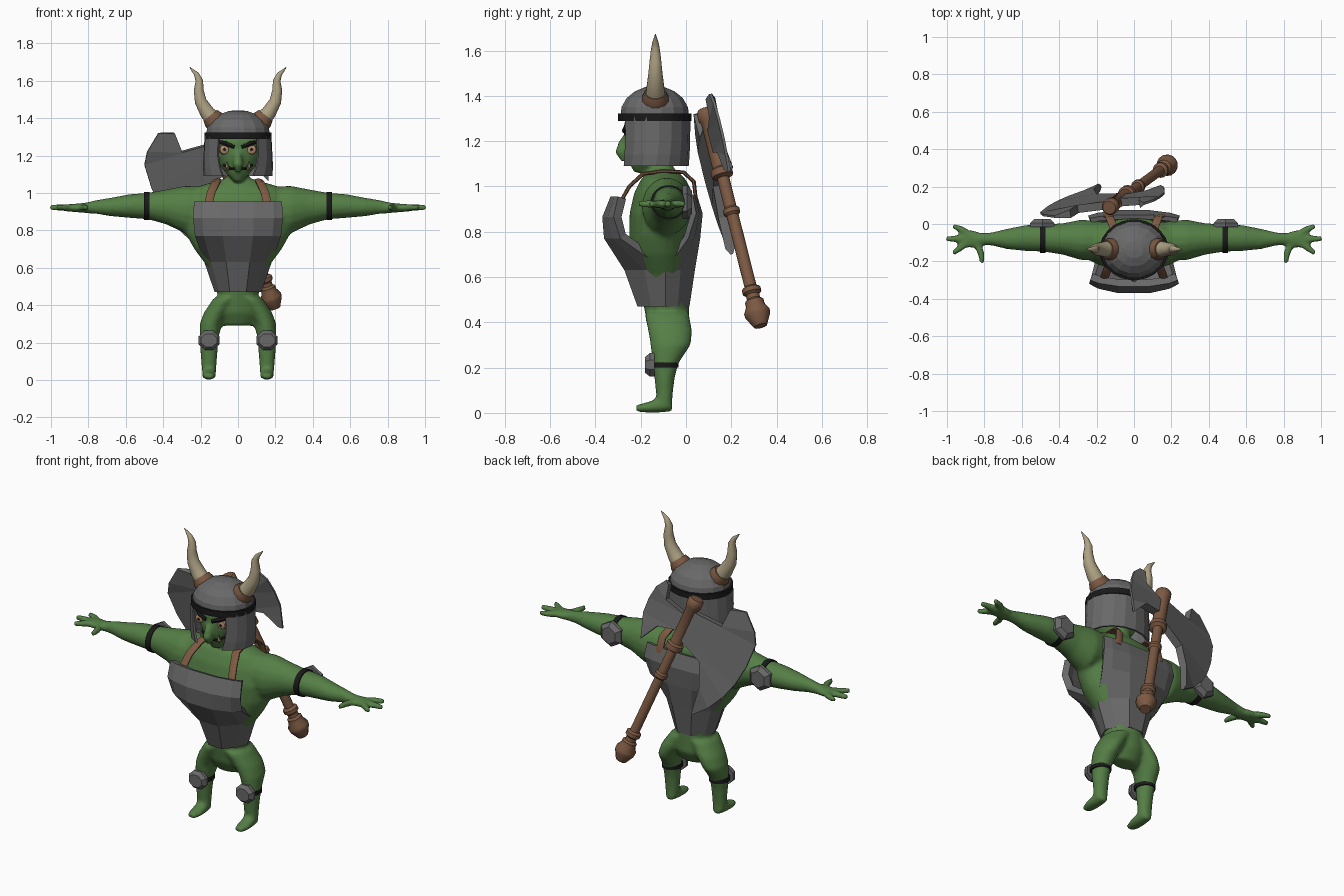
import bpy
import bmesh
from math import sin, cos, pi, radians
from mathutils import Vector

old = bpy.data.objects.get("Cube")
if old:
    bpy.data.objects.remove(old, do_unlink=True)

X, Y, Z = Vector((1, 0, 0)), Vector((0, 1, 0)), Vector((0, 0, 1))
SIDES = (("left", 1), ("right", -1))


def material(name, r, g, b):
    mat = bpy.data.materials.new(name)
    mat.use_nodes = True
    mat.diffuse_color = (r, g, b, 1)
    shader = mat.node_tree.nodes["Principled BSDF"]
    shader.inputs["Base Color"].default_value = (r, g, b, 1)
    shader.inputs["Roughness"].default_value = 0.8
    return mat


skin = material("green skin", 0.09, 0.21, 0.06)
steel = material("grey steel", 0.14, 0.14, 0.14)
black = material("black strap", 0.01, 0.01, 0.01)
leather = material("brown leather", 0.2, 0.1, 0.055)
bone = material("horn bone", 0.42, 0.36, 0.23)
eye_tan = material("tan eye", 0.4, 0.24, 0.14)


def make(name, bm, mat, smooth=True, closed=True):
    """Turn a bmesh into a linked object with one material."""
    if closed:
        bmesh.ops.recalc_face_normals(bm, faces=bm.faces)
    mesh = bpy.data.meshes.new(name)
    bm.to_mesh(mesh)
    bm.free()
    mesh.materials.append(mat)
    obj = bpy.data.objects.new(name, mesh)
    bpy.context.collection.objects.link(obj)
    if smooth:
        bpy.ops.object.select_all(action="DESELECT")
        obj.select_set(True)
        bpy.context.view_layer.objects.active = obj
        bpy.ops.object.shade_smooth_by_angle(angle=radians(40))
    return obj


def loft(bm, rings, capped=True):
    """Skin a list of closed point rings."""
    rows = [[bm.verts.new(p) for p in ring] for ring in rings]
    for a, b in zip(rows, rows[1:]):
        for i in range(len(a)):
            j = (i + 1) % len(a)
            bm.faces.new((a[i], a[j], b[j], b[i]))
    if capped:
        bm.faces.new(rows[0])
        bm.faces.new(rows[-1])


def tube(bm, points, ref, axis=None, side=1, n=16):
    """Loft ellipses along points (x, y, z, radius along ref, other radius)."""
    centres = [Vector((p[0] * side, p[1], p[2])) for p in points]
    rings = []
    for i, (c, p) in enumerate(zip(centres, points)):
        t = axis or (centres[min(i + 1, len(points) - 1)] - centres[max(i - 1, 0)]).normalized()
        u = (ref - t * t.dot(ref)).normalized()
        v = t.cross(u)
        angles = [2 * pi * (k + 0.5) / n for k in range(n)]
        rings.append([c + u * p[3] * cos(a) + v * p[-1] * sin(a) for a in angles])
    loft(bm, rings)


def tube_object(name, mat, points, ref, axis=None, side=1, n=16, smooth=True):
    bm = bmesh.new()
    tube(bm, points, ref, axis, side, n)
    return make(name, bm, mat, smooth)


# Body: overlapping lofts fused into one smooth skin
body = bmesh.new()
tube(body, [(0, -.075, .29, .08, .05), (0, -.075, .36, .12, .09), (0, -.085, .46, .11, .1),
            (0, -.1, .6, .16, .11), (0, -.11, .7, .235, .14), (0, -.11, .78, .28, .14),
            (0, -.11, .88, .3, .14), (0, -.1, .97, .28, .13), (0, -.1, 1.03, .23, .1),
            (0, -.1, 1.06, .13, .07), (0, -.11, 1.08, .06, .055), (0, -.12, 1.15, .05, .05)],
     X, Z, n=24)
# Head with a pointed chin
tube(body, [(0, -.2, 1.06, .02, .03), (0, -.18, 1.1, .06, .07), (0, -.16, 1.15, .1, .1),
            (0, -.155, 1.2, .13, .115), (0, -.155, 1.28, .14, .12), (0, -.15, 1.33, .11, .1)],
     X, Z, n=24)
# Nose
tube(body, [(0, -.25, 1.24, .015, .015), (0, -.275, 1.19, .022, .025),
            (0, -.285, 1.15, .028, .03), (0, -.275, 1.11, .012, .012)], X, n=12)
for _, side in SIDES:
    # Arm and palm
    tube(body, [(.14, -.09, .93, .1, .1), (.28, -.085, .91, .11, .13), (.38, -.08, .925, .085, .095),
                (.48, -.075, .93, .074, .072), (.58, -.075, .93, .07, .064), (.68, -.08, .925, .055, .05),
                (.76, -.08, .925, .036, .037), (.82, -.08, .92, .033, .028),
                (.87, -.08, .92, .05, .023), (.91, -.08, .92, .04, .02)], Y, X, side)
    # Fingers and thumb
    for bend, tip in (((.92, -.03), (.97, -.01)), ((.95, -.08), (1.01, -.08)),
                      ((.92, -.12), (.97, -.16)), ((.82, -.15), (.81, -.21))):
        tube(body, [(.85, -.08, .92, .02), (*bend, .922, .02), (*tip, .922, .014)], Z, None, side, 10)
    # Leg and foot
    tube(body, [(.06, -.085, .44, .07, .1), (.115, -.07, .36, .068, .098), (.145, -.068, .3, .06, .09),
                (.155, -.09, .22, .05, .058), (.155, -.095, .15, .046, .045),
                (.155, -.095, .08, .041, .037), (.155, -.1, .02, .036, .04)], X, Z, side)
    tube(body, [(.155, -.06, .03, .025, .025), (.155, -.12, .033, .038, .033),
                (.155, -.18, .023, .037, .022), (.155, -.22, .02, .024, .017)], X, Y, side)
body_obj = make("body", body, skin)
fuse = body_obj.modifiers.new("fuse", "REMESH")
fuse.mode = "VOXEL"
fuse.voxel_size = 0.011
fuse.use_smooth_shade = True
soften = body_obj.modifiers.new("soften", "SMOOTH")
soften.factor = 0.5
soften.iterations = 6


# Armour: two bowed plates that close into a ring at the waist
def armour_plate(name, levels, facing, thickness):
    """Each level is height, half width, middle depth, edge depth."""
    bm = bmesh.new()
    columns = (-1, -.8, -.35, .35, .8, 1)
    rows = [[bm.verts.new((w * u, mid + (edge - mid) * abs(u) ** 3, z)) for u in columns]
            for z, w, mid, edge in levels]
    for a, b in zip(rows, rows[1:]):
        for i in range(len(columns) - 1):
            bm.faces.new((a[i], a[i + 1], b[i + 1], b[i]))
    bm.normal_update()
    if sum(f.normal.y for f in bm.faces) * facing < 0:
        bmesh.ops.reverse_faces(bm, faces=bm.faces[:])
    plate = make(name, bm, steel, smooth=False, closed=False)
    shell = plate.modifiers.new("thickness", "SOLIDIFY")
    shell.thickness = thickness
    shell.offset = -1


armour_plate("chest_plate", [(.955, .235, -.335, -.3), (.865, .24, -.372, -.32), (.77, .23, -.365, -.29),
                             (.63, .18, -.28, -.09), (.47, .125, -.22, -.09)], -1, .04)
armour_plate("back_plate", [(.96, .235, .05, .03), (.88, .245, .075, .045), (.77, .23, .065, .01),
                            (.63, .18, .045, -.09), (.47, .125, .02, -.09)], 1, .025)

# Helmet: dome, brow band, and a skirt open at the face
tube_object("helmet_dome", steel, [(0, -.138, z, r, r * .89) for z, r in
                                   ((1.3, .175), (1.35, .168), (1.39, .142), (1.42, .1), (1.438, .05), (1.442, .01))],
            X, Z, n=16, smooth=False)
tube_object("helmet_band", black, [(0, -.138, 1.288, .182, .163), (0, -.138, 1.322, .182, .163)], X, Z, n=24)

skirt = bmesh.new()
rows = []
for z, rx, ry, opening in ((1.31, .174, .154, 36), (1.2, .18, .152, 36), (1.14, .182, .15, 32), (1.09, .178, .146, 27)):
    start, count = radians(opening), 14
    angles = [start + (2 * pi - 2 * start) * k / count for k in range(count + 1)]
    rows.append([skirt.verts.new((rx * sin(a), -.14 - ry * cos(a), z)) for a in angles])
for a, b in zip(rows, rows[1:]):
    for i in range(len(a) - 1):
        skirt.faces.new((a[i], b[i], b[i + 1], a[i + 1]))
skirt_obj = make("helmet_skirt", skirt, steel, smooth=False, closed=False)
skirt_obj.modifiers.new("thickness", "SOLIDIFY").thickness = 0.012
skirt_obj.modifiers["thickness"].offset = 0

# Mouth
tube_object("mouth", black, [(-.075, -.225, 1.15, .008), (-.04, -.255, 1.13, .008),
                             (.04, -.255, 1.13, .008), (.075, -.225, 1.15, .008)], Z, n=6)

for label, side in SIDES:
    # Horn with its leather collar
    tube_object(label + "_horn", bone,
                [(x, -.135, z, r) for x, z, r in
                 ((.125, 1.385, .046), (.165, 1.43, .041), (.2, 1.49, .033), (.21, 1.55, .027),
                  (.207, 1.6, .021), (.222, 1.635, .014), (.258, 1.672, .002))], Y, None, side, 12)
    tube_object(label + "_horn_collar", leather,
                [(.11, -.135, 1.365, .056), (.128, -.135, 1.39, .06), (.148, -.135, 1.415, .048)], Y, None, side, 12)
    # Eye, pupil, brow and tusk
    tube_object(label + "_eye", eye_tan, [(.07, -.24, 1.232, .03), (.073, -.262, 1.232, .024),
                                          (.074, -.268, 1.232, .01)], X, Y, side, 14)
    tube_object(label + "_pupil", black, [(.072, -.262, 1.232, .009), (.072, -.271, 1.232, .007)], X, Y, side, 10)
    tube_object(label + "_brow", black, [(.02, -.272, 1.245, .012), (.07, -.262, 1.265, .014),
                                         (.105, -.24, 1.275, .009)], Z, None, side, 6)
    tube_object(label + "_tusk", bone, [(.055, -.245, 1.125, .01), (.058, -.262, 1.14, .009),
                                        (.06, -.265, 1.17, .001)], X, None, side, 8)
    # Shoulder strap
    tube_object(label + "_shoulder_strap", leather,
                [(.16, -.29, .93, .024, .009), (.145, -.25, 1.0, .024, .009), (.12, -.19, 1.055, .024, .009),
                 (.108, -.1, 1.068, .024, .009), (.112, -.01, 1.062, .024, .009),
                 (.13, .035, 1.02, .024, .009), (.145, .045, .93, .024, .009)], X, None, side, 8)
    # Elbow and knee guards on black bands
    tube_object(label + "_elbow_band", black, [(.472, -.076, .93, .08, .076), (.503, -.076, .93, .08, .076)],
                Y, X, side, 20)
    tube_object(label + "_elbow_guard", steel, [(.49, -.015, .93, .075, .075), (.49, .005, .93, .075, .075),
                                                (.49, .027, .93, .05, .05)], X, Y, side, 6, False)
    tube_object(label + "_knee_band", black, [(.155, -.095, .2, .055, .062), (.155, -.095, .222, .055, .062)],
                X, Z, side, 20)
    tube_object(label + "_knee_guard", steel, [(.155, -.14, .212, .06, .056), (.155, -.16, .212, .06, .056),
                                               (.155, -.18, .212, .045, .038)], X, Y, side, 8, False)

# Axe slung across the back
top, shaft = Vector((-.13, .09, 1.33)), Vector((.318, .232, -.919)).normalized()
across = Vector((-.93, -.1, -.35))
across = (across - shaft * across.dot(shaft)).normalized()
out = shaft.cross(across)
profile = ((-.01, .036), (0, .044), (.04, .044), (.05, .036), (.27, .036), (.28, .048), (.31, .048),
           (.32, .027), (.46, .027), (.47, .037), (.49, .037), (.5, .027), (.84, .027), (.85, .042),
           (.87, .042), (.88, .03), (.9, .03), (.91, .042), (.93, .042), (.96, .058), (.98, .056), (1.03, .03))
tube_object("axe_handle", leather, [(*(top + shaft * t), r) for t, r in profile], X, shaft, n=14)


def axe_blade(name, sections):
    """Each section is an inner and an outer point, along and across the handle."""
    bm = bmesh.new()
    rings = []
    for t_in, s_in, t_out, s_out in sections:
        inner = top + shaft * t_in + across * s_in
        outer = top + shaft * t_out + across * s_out
        rings.append([inner + out * .022, outer + out * .006, outer - out * .006, inner - out * .022])
    loft(bm, rings)
    make(name, bm, steel, smooth=False)


axe_blade("axe_large_blade", [(-.066, .203, -.097, .284), (.044, .198, -.022, .374), (.06, .02, .04, .411),
                              (.15, .02, .18, .416), (.24, .02, .3, .4), (.29, .17, .4, .37),
                              (.42, .23, .5, .32), (.56, .25, .59, .25)])
axe_blade("axe_small_blade", [(0, -.17, -.01, -.2), (.08, -.15, .05, -.235), (.1, -.02, .13, -.245),
                              (.2, -.02, .22, -.24), (.24, -.13, .29, -.215), (.34, -.18, .36, -.19)])
